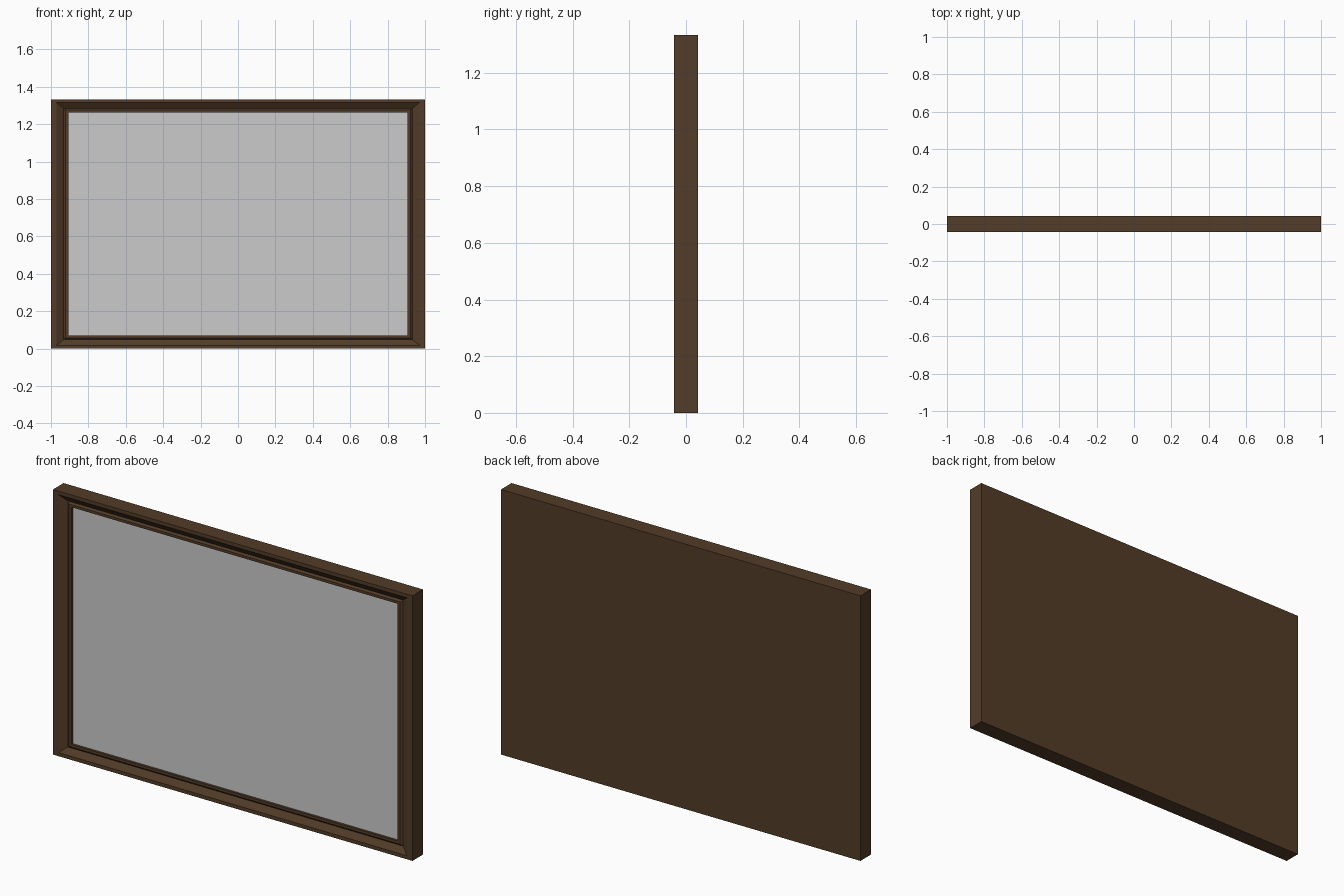
import bpy, bmesh

if "Cube" in bpy.data.objects:
    bpy.data.objects.remove(bpy.data.objects["Cube"])

W, H, D = 1.0, 1.333, 0.042   # half width, height, half depth

wood = bpy.data.materials.new("dark_wood")
wood.diffuse_color = (0.085, 0.045, 0.021, 1)
wood.use_nodes = True
wood.node_tree.nodes["Principled BSDF"].inputs["Base Color"].default_value = wood.diffuse_color


def ring(bm, dx, dz, y):
    x = W - dx
    return [bm.verts.new(p) for p in
            ((-x, y, dz), (x, y, dz), (x, y, H - dz), (-x, y, H - dz))]


def finish(bm, name, mat=None):
    bmesh.ops.recalc_face_normals(bm, faces=bm.faces)
    me = bpy.data.meshes.new(name)
    bm.to_mesh(me)
    bm.free()
    ob = bpy.data.objects.new(name, me)
    bpy.context.collection.objects.link(ob)
    if mat:
        me.materials.append(mat)


# Mitred frame moulding: (side inset, top/bottom inset, y) from back to recess
profile = [(0, 0, D), (0, 0, -D), (0.03, 0.018, -D), (0.068, 0.048, -0.02),
           (0.078, 0.057, -0.028), (0.093, 0.07, -0.028), (0.093, 0.07, -0.012)]
bm = bmesh.new()
rings = [ring(bm, *p) for p in profile]
bm.faces.new(rings[0])
for a, b in zip(rings, rings[1:]):
    for i in range(4):
        j = (i + 1) % 4
        bm.faces.new((a[i], a[j], b[j], b[i]))
bm.faces.new(rings[-1])
finish(bm, "picture_frame", wood)

# Grey picture panel set into the recess
bm = bmesh.new()
front = ring(bm, 0.093, 0.07, -0.016)
back = ring(bm, 0.093, 0.07, -0.012)
bm.faces.new(front)
bm.faces.new(back)
for i in range(4):
    j = (i + 1) % 4
    bm.faces.new((front[i], front[j], back[j], back[i]))
finish(bm, "picture_panel")
